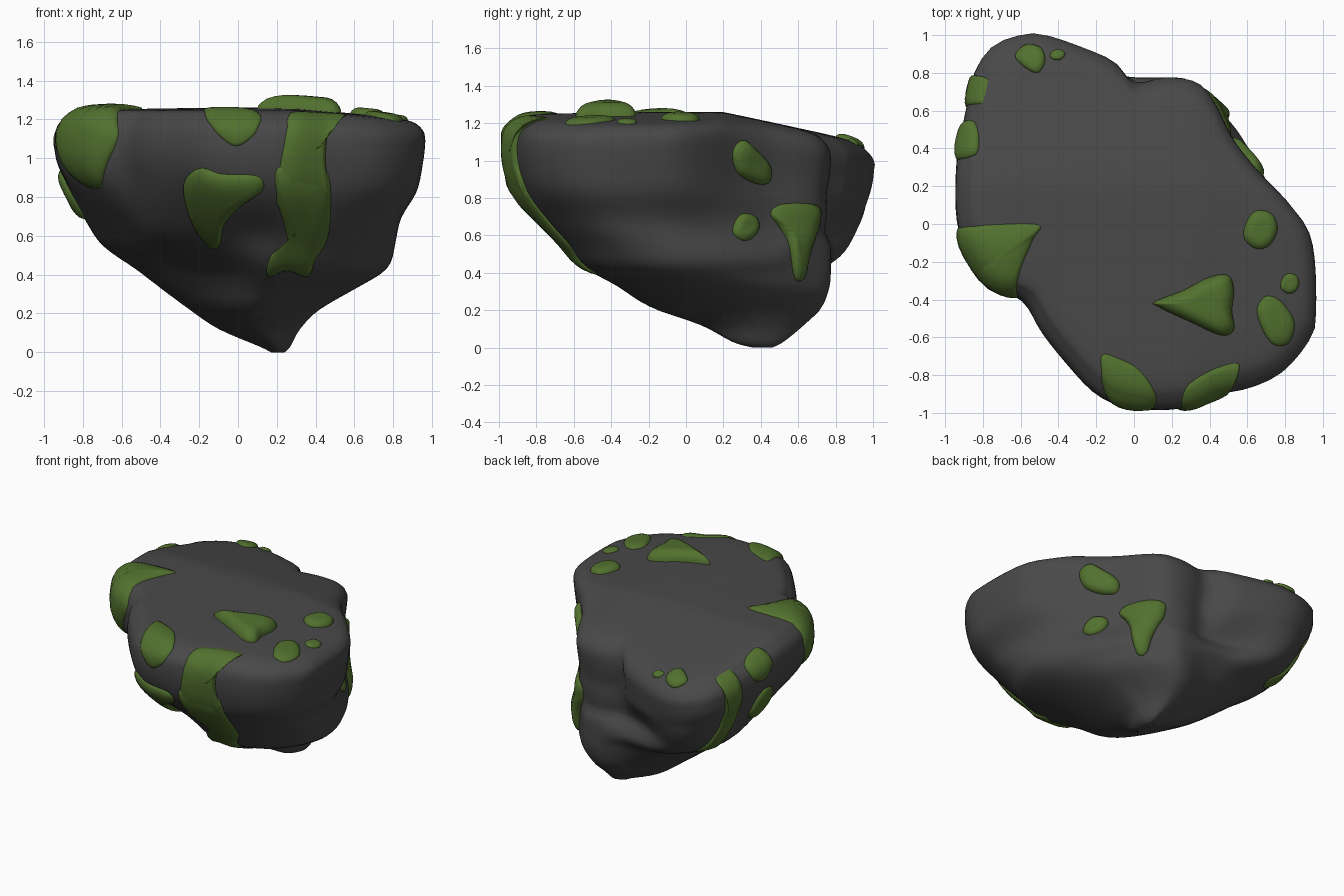
import bpy, bmesh, math
from mathutils import Vector
from mathutils.bvhtree import BVHTree

if "Cube" in bpy.data.objects:
    bpy.data.objects.remove(bpy.data.objects["Cube"])


def material(name, rgb):
    m = bpy.data.materials.new(name)
    m.diffuse_color = (*rgb, 1)
    m.use_nodes = True
    m.node_tree.nodes["Principled BSDF"].inputs["Base Color"].default_value = m.diffuse_color
    return m


STONE = material("dark stone", (0.066, 0.066, 0.066))
MOSS = material("moss green", (0.085, 0.165, 0.028))


def spline(pts, n, closed):
    """Catmull-Rom through tuples of any size."""
    k, out = len(pts), []
    for i in range(k if closed else k - 1):
        idx = [i - 1, i, i + 1, i + 2]
        idx = [j % k if closed else min(max(j, 0), k - 1) for j in idx]
        a, b, c, d = (pts[j] for j in idx)
        for s in range(n):
            t = s / n
            out.append(tuple(0.5 * (2 * q + (r - p) * t + (2 * p - 5 * q + 4 * r - u) * t * t
                                    + (3 * q - p - 3 * r + u) * t ** 3)
                             for p, q, r, u in zip(a, b, c, d)))
    if not closed:
        out.append(tuple(pts[-1]))
    return out


def finish(bm, name, mat, up=None):
    bmesh.ops.recalc_face_normals(bm, faces=bm.faces)
    bm.faces.ensure_lookup_table()
    if up and bm.faces[-1].normal.dot(up) < 0:
        bmesh.ops.reverse_faces(bm, faces=bm.faces)
    me = bpy.data.meshes.new(name)
    bm.to_mesh(me)
    for p in me.polygons:
        p.use_smooth = True
    me.materials.append(mat)
    ob = bpy.data.objects.new(name, me)
    bpy.context.collection.objects.link(ob)


# Rock outlines seen from above, at four heights
TOP = [(.96, -.49), (.94, -.1), (.82, .1), (.65, .28), (.52, .45), (.43, .63), (.34, .74), (.17, .77),
       (0, .74), (-.1, .85), (-.25, .92), (-.45, .99), (-.57, 1), (-.74, .94), (-.84, .8), (-.88, .6),
       (-.93, .35), (-.93, 0), (-.86, -.17), (-.75, -.32), (-.58, -.41), (-.48, -.58), (-.3, -.8),
       (-.2, -.9), (-.05, -.97), (.25, -.98), (.45, -.9), (.58, -.88), (.77, -.8), (.92, -.63)]
MID = [(.81, -.35), (.8, -.1), (.67, .2), (.51, .45), (.39, .66), (.2, .73), (.02, .69), (-.2, .75),
       (-.4, .88), (-.56, .88), (-.7, .65), (-.72, .4), (-.65, .1), (-.5, -.15), (-.35, -.4),
       (-.1, -.6), (.15, -.71), (.3, -.72), (.55, -.65), (.74, -.5)]
LOW = [(.72, 0), (.64, .25), (.5, .5), (.4, .66), (.25, .77), (0, .73), (-.25, .69), (-.42, .58),
       (-.48, .4), (-.4, .15), (-.2, -.1), (0, -.33), (.14, -.48), (.32, -.5), (.55, -.4), (.69, -.2)]
BASE = [(.39, .45), (.41, .3), (.35, .08), (.22, -.12), (.1, -.18), (0, -.1), (-.12, .1), (-.22, .35),
        (-.18, .5), (-.02, .62), (.12, .71), (.25, .72), (.34, .6)]
N = 96


def polar(outline):
    """Radius per angle of an outline scaled to the -1..1 box."""
    lo = [min(p[k] for p in outline) for k in (0, 1)]
    hi = [max(p[k] for p in outline) for k in (0, 1)]
    q = [[2 * (p[k] - lo[k]) / (hi[k] - lo[k]) - 1 for k in (0, 1)] for p in spline(outline, 6, True)]
    s = sorted((math.atan2(y, x) % math.tau, math.hypot(x, y)) for x, y in q)
    s = [(s[-1][0] - math.tau, s[-1][1])] + s + [(s[0][0] + math.tau, s[0][1])]
    out = []
    for i in range(N):
        a = math.tau * i / N
        for (a0, r0), (a1, r1) in zip(s, s[1:]):
            if a0 <= a <= a1:
                out.append(r0 + (r1 - r0) * (a - a0) / max(a1 - a0, 1e-9))
                break
    return out


KEYS = [(.2, polar(BASE)), (.4, polar(LOW)), (.62, polar(MID)), (.9, polar(TOP))]


def shape(z):
    """Outline radii at a height."""
    for (z0, a), (z1, b) in zip(KEYS, KEYS[1:]):
        if z <= z1:
            t = max((z - z0) / (z1 - z0), 0)
            return [p + (q - p) * t for p, q in zip(a, b)]
    return KEYS[-1][1]


# Height, left, right, front and back extent of the rock
LEVELS = [(0, .17, .24, .36, .46), (.03, .11, .27, .25, .52), (.12, -.1, .32, .08, .63),
          (.22, -.25, .42, -.2, .73), (.33, -.4, .61, -.37, .77), (.43, -.53, .77, -.55, .79),
          (.55, -.7, .81, -.66, .88), (.7, -.79, .84, -.81, .94), (.85, -.87, .92, -.93, .97),
          (1, -.94, .95, -.98, 1), (1.14, -.94, .965, -.98, 1.01), (1.21, -.89, .94, -.92, .96),
          (1.245, -.8, .84, -.82, .86), (1.255, -.45, .5, -.5, .55), (1.26, -.1, .12, -.12, .15)]


def smooth(a, b, v):
    t = min(max((v - a) / (b - a), 0), 1)
    return t * t * (3 - 2 * t)


def rock_point(i, z, r, box):
    a = math.tau * i / N
    x = (box[0] + box[1]) / 2 + r * math.cos(a) * (box[1] - box[0]) / 2
    y = (box[2] + box[3]) / 2 + r * math.sin(a) * (box[3] - box[2]) / 2
    y = min(y, .775 + max(-x, 0) * .8)  # steep back face beside the lobe
    over = x + y - (1.09 if z > .6 else 1.05)  # steep wall at the back right
    if over > 0:
        x, y = x - over / 2, y - over / 2
    if y < 0:  # hollow in the front face
        y += .05 * math.exp(-((x - .12) / .13) ** 2 - ((z - .62) / .1) ** 2)
    drop = .2 * max(y - .2, 0) + .08 * max(x - .3, 0)
    return Vector((x, y, z - drop * smooth(.5, 1.15, z)))


rock = bmesh.new()
rings = []
for z, *box in spline(LEVELS, 4, False):
    rad = shape(z)
    lo_x, hi_x = (f(r * math.cos(math.tau * i / N) for i, r in enumerate(rad)) for f in (min, max))
    lo_y, hi_y = (f(r * math.sin(math.tau * i / N) for i, r in enumerate(rad)) for f in (min, max))
    sx, sy = (box[1] - box[0]) / (hi_x - lo_x), (box[3] - box[2]) / (hi_y - lo_y)
    fit = (box[0] - sx * (lo_x + 1), box[0] - sx * (lo_x - 1),
           box[2] - sy * (lo_y + 1), box[2] - sy * (lo_y - 1))
    rings.append([rock.verts.new(rock_point(i, z, r, fit)) for i, r in enumerate(rad)])
for a, b in zip(rings, rings[1:]):
    for i in range(N):
        j = (i + 1) % N
        rock.faces.new((a[i], a[j], b[j], b[i]))
rock.faces.new(rings[0][::-1])
rock.faces.new(rings[-1])
# Even out creases on the body below the rim
body = [v for ring in rings[12:40] for v in ring]
for _ in range(2):
    bmesh.ops.smooth_vert(rock, verts=body, factor=.5, use_axis_x=True, use_axis_y=True, use_axis_z=True)
bmesh.ops.recalc_face_normals(rock, faces=rock.faces)
TREE = BVHTree.FromBMesh(rock)
finish(rock, "rock", STONE)


def hit(p, d, dist):
    """Point and normal on the rock, looking along -d."""
    loc, nor, _, _ = TREE.ray_cast(p + d * dist, -d)
    if loc is None or (loc - p).length > dist:
        loc, nor, _, _ = TREE.find_nearest(p)
    return loc, nor


VIEWS = {"front": (Vector((0, -1, 0)), lambda a, b: Vector((a, -.5, b))),
         "right": (Vector((1, 0, 0)), lambda a, b: Vector((.5, a, b))),
         "top": (Vector((0, 0, 1)), lambda a, b: Vector((a, b, 1.2)))}


def moss(name, view, pts, thick):
    """Thin domed cushion laid over the rock, outlined in a view or in space."""
    if view:
        d, place = VIEWS[view]
        edge = [hit(place(*p), d, 2)[0] for p in spline(pts, 5, True)]
    else:
        edge = [TREE.find_nearest(Vector(p))[0] for p in spline(pts, 5, True)]
        d = sum((TREE.find_nearest(p)[1] for p in edge), Vector()).normalized()
    mid = sum(edge, Vector()) / len(edge)
    bm, rows = bmesh.new(), []
    for s, h in ((1, -.01), (.98, .2), (.92, .45), (.82, .72), (.68, .9), (.5, 1), (.3, 1), (.12, 1)):
        row = []
        for e in edge:
            p, nor = (e, TREE.find_nearest(e)[1]) if s > .99 else hit(mid.lerp(e, s), d, .6)
            row.append(bm.verts.new(p + nor * (h if h < 0 else h * thick)))
        rows.append(row)
    k = len(edge)
    for a, b in zip(rows, rows[1:]):
        for i in range(k):
            bm.faces.new((a[i], a[(i + 1) % k], b[(i + 1) % k], b[i]))
    bm.faces.new(rows[-1])
    finish(bm, name, MOSS, d)


def oval(cx, cy, rx, ry):
    return [(cx + rx * math.cos(a) * (1 + .12 * math.sin(2 * a)), cy + ry * math.sin(a))
            for a in (math.tau * i / 7 for i in range(7))]


# Moss on the top
moss("moss_top_triangle", "top", [(.11, -.41), (.26, -.35), (.4, -.28), (.5, -.27), (.53, -.35), (.52, -.46),
     (.53, -.56), (.46, -.59), (.3, -.52), (.13, -.44)], .07)
moss("moss_top_oval", "top", oval(.67, -.03, .09, .105), .035)
moss("moss_top_right", "top", [(.65, -.45), (.7, -.38), (.78, -.41), (.85, -.52), (.82, -.63), (.74, -.64),
     (.68, -.56)], .025)
moss("moss_top_dot", "top", oval(.825, -.315, .05, .055), .02)
moss("moss_back_oval", "top", [(-.63, .89), (-.57, .95), (-.49, .93), (-.47, .86), (-.51, .8), (-.58, .83)], .025)
moss("moss_back_dot", "top", oval(-.405, .895, .04, .028), .015)
# Moss on the front
moss("moss_front_triangle", "front", [(-.28, .87), (-.2, .95), (-.08, .92), (.1, .91), (.13, .84), (.02, .76),
     (-.07, .66), (-.1, .54), (-.17, .56), (-.25, .7)], .035)
moss("moss_front_rim", None, [(-.17, -.69, 1.24), (-.17, -.8, 1.22), (-.15, -.9, 1.18), (-.08, -.95, 1.1),
     (0, -.96, 1.06), (.09, -.96, 1.12), (.12, -.9, 1.2), (.03, -.77, 1.23), (-.08, -.71, 1.24)], .02)
moss("moss_front_strip_upper", None, [(.27, -.86, 1.22), (.4, -.77, 1.23), (.55, -.73, 1.23),
     (.54, -.8, 1.22), (.47, -.89, 1.15), (.45, -.9, 1), (.47, -.88, .85), (.45, -.8, .72), (.22, -.83, .72),
     (.2, -.92, .85), (.23, -.97, 1.05)], .025)
moss("moss_front_strip_lower", "front", [(.2, .95), (.33, .97), (.46, .93), (.48, .75), (.46, .58),
     (.4, .48), (.36, .39), (.25, .42), (.15, .39), (.17, .5), (.25, .56), (.24, .65), (.2, .8)], .028)
# Moss on the left side
moss("moss_left_corner", None, [(-.93, -.02, 1.1), (-.75, 0, 1.24), (-.5, 0, 1.25), (-.53, -.08, 1.25),
     (-.6, -.25, 1.22), (-.62, -.4, 1.12), (-.68, -.35, .95), (-.73, -.27, .82), (-.82, -.18, .82),
     (-.92, -.08, .95)], .035)
moss("moss_left_rim", None, [(-.82, .47, 1.18), (-.83, .36, 1.18), (-.92, .34, 1.1), (-.94, .42, 1.02),
     (-.92, .52, 1.04), (-.86, .55, 1.14)], .025)
moss("moss_left_low", None, [(-.93, .42, .92), (-.92, .3, .9), (-.85, .28, .78), (-.78, .36, .69),
     (-.83, .46, .75)], .035)
moss("moss_left_strip", None, [(-.76, .76, 1.12), (-.76, .64, 1.14), (-.87, .62, 1.02), (-.84, .6, .8),
     (-.7, .6, .62), (-.6, .6, .5), (-.56, .7, .51), (-.68, .72, .65), (-.8, .74, .8), (-.84, .77, 1)], .02)
# Moss on the right side
moss("moss_right_high", "right", [(.25, 1.05), (.3, 1.11), (.36, 1.07), (.45, .97), (.44, .88), (.36, .88),
     (.27, .94)], .045)
moss("moss_right_dot", "right", oval(.32, .645, .07, .075), .035)
moss("moss_right_triangle", "right", [(.45, .72), (.52, .77), (.7, .76), (.71, .66), (.66, .5), (.63, .37),
     (.58, .37), (.55, .55), (.5, .64)], .04)
